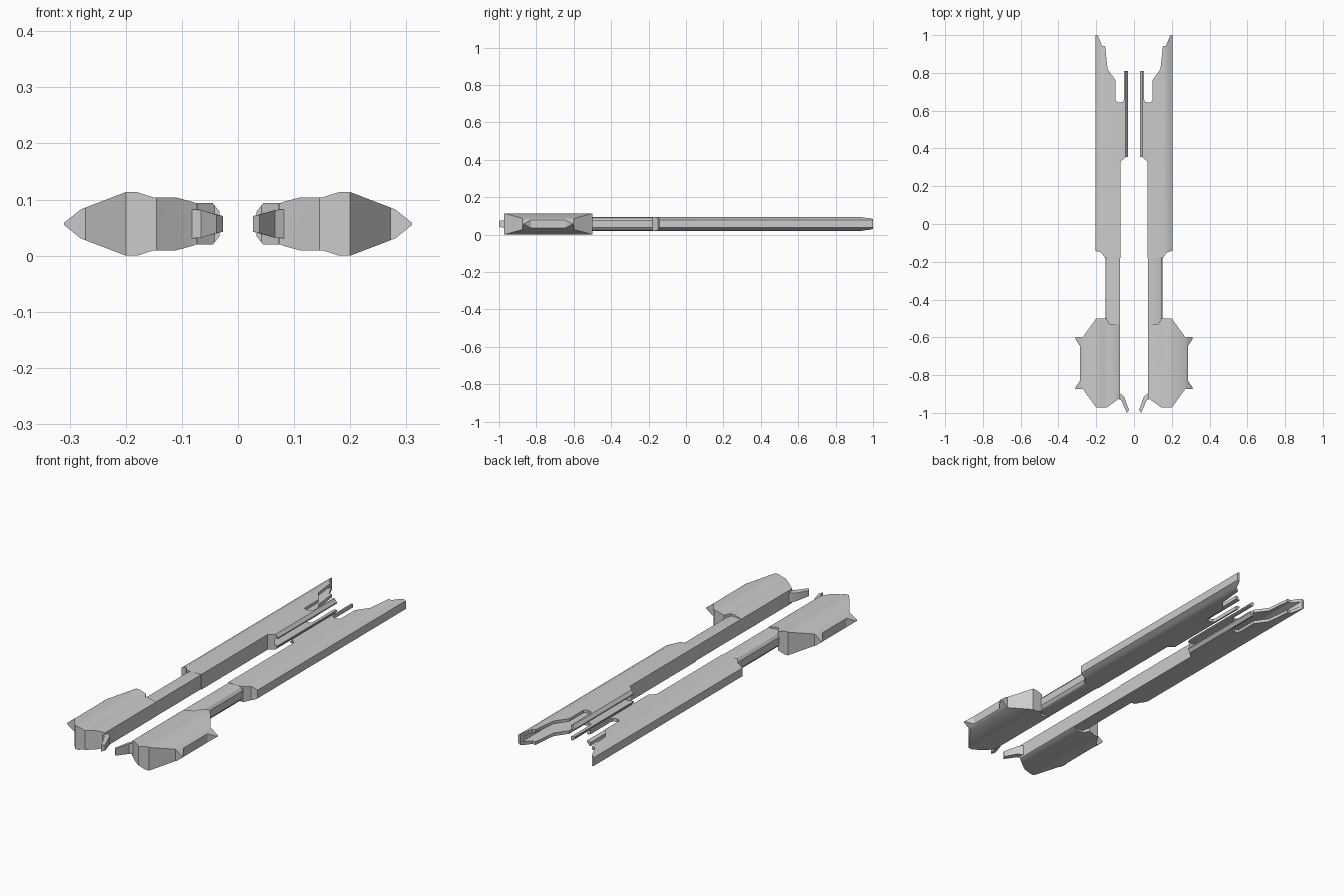
import bpy, bmesh, math

if "Cube" in bpy.data.objects:
    bpy.data.objects.remove(bpy.data.objects["Cube"])

MID = 0.0567  # height of the horizontal symmetry plane


def prism(name, pts, axis, a, b):
    """Extrude a 2D outline: axis 'z' takes (x, y) points, axis 'y' takes (x, z) points."""
    bm = bmesh.new()
    def put(p, t):
        return (p[0], p[1], t) if axis == 'z' else (p[0], t, p[1])
    lo = [bm.verts.new(put(p, a)) for p in pts]
    hi = [bm.verts.new(put(p, b)) for p in pts]
    bm.faces.new(lo)
    bm.faces.new(hi)
    n = len(pts)
    for i in range(n):
        bm.faces.new((lo[i], lo[(i + 1) % n], hi[(i + 1) % n], hi[i]))
    bmesh.ops.recalc_face_normals(bm, faces=bm.faces)
    me = bpy.data.meshes.new(name)
    bm.to_mesh(me)
    bm.free()
    ob = bpy.data.objects.new(name, me)
    bpy.context.collection.objects.link(ob)
    return ob


def section(half):
    """Close an upper half section (x, height above MID) by mirroring it downward."""
    top = [(x, MID + h) for x, h in half]
    bot = [(x, MID - h) for x, h in reversed(half) if h > 0]
    return top + bot


def activate(ob):
    bpy.ops.object.select_all(action='DESELECT')
    ob.select_set(True)
    bpy.context.view_layer.objects.active = ob


def boolean(ob, cutter, op):
    m = ob.modifiers.new("cut", 'BOOLEAN')
    m.operation, m.solver, m.object = op, 'EXACT', cutter
    activate(ob)
    bpy.ops.object.modifier_apply(modifier="cut")
    bpy.data.objects.remove(cutter)


def finish(ob):
    activate(ob)
    bpy.ops.object.shade_smooth_by_angle(angle=math.radians(32))
    ob.modifiers.new("mirror", 'MIRROR').use_clip = False


# Front pod: side profile trimmed by its spiked plan outline
pod = prism("front_pod", section([
    (0.073, 0.035), (0.08, 0.039), (0.11, 0.047), (0.15, 0.047), (0.18, 0.0567),
    (0.20, 0.0567), (0.28, 0.026), (0.31, 0.002)]), 'y', -1.1, -0.4)
boolean(pod, prism("pod_plan", [
    (0.06, -0.915), (0.08, -0.925), (0.145, -0.972), (0.20, -0.972), (0.272, -0.872),
    (0.31, -0.875), (0.31, -0.865), (0.286, -0.83), (0.286, -0.645), (0.31, -0.61),
    (0.31, -0.598), (0.272, -0.60), (0.20, -0.50), (0.145, -0.50), (0.13, -0.53),
    (0.06, -0.53)], 'z', -0.1, 0.2), 'INTERSECT')
finish(pod)

# Inward prong at the nose, tapering toward its tip
prong = prism("nose_prong", [
    (0.085, -0.925), (0.066, -0.935), (0.038, -1.0), (0.027, -0.985),
    (0.052, -0.915), (0.075, -0.895), (0.09, -0.895)], 'z', -1, 1)
for v in prong.data.vertices:
    half = 0.014 + 0.012 * min(1, max(0, (v.co.x - 0.03) / 0.04))
    v.co.z = MID + math.copysign(half, v.co.z)
finish(prong)

# Neck joining pod and rear boom
finish(prism("neck", section([
    (0.074, 0.035), (0.125, 0.037), (0.142, 0.031), (0.152, 0.018)]), 'y', -0.56, -0.13))

# Rear boom: bevelled profile trimmed by plan outline, hollow toward the back
boom = prism("rear_boom", section([
    (0.033, 0.022), (0.045, 0.037), (0.16, 0.037), (0.185, 0.031),
    (0.205, 0.020)]), 'y', -0.5, 1.2)
boolean(boom, prism("boom_plan", [
    (0.072, -0.18), (0.152, -0.18), (0.175, -0.15), (0.22, -0.138), (0.22, 1.0),
    (0.193, 1.0), (0.168, 0.942), (0.153, 0.942), (0.14, 0.82), (0.097, 0.76),
    (0.097, 0.65), (0.08, 0.642), (0.058, 0.647), (0.053, 0.66), (0.053, 0.81),
    (0.02, 0.81), (0.02, 0.355), (0.042, 0.355), (0.072, 0.33)], 'z', -0.1, 0.2), 'INTERSECT')
boolean(boom, prism("boom_cavity", section([
    (0.0, 0.016), (0.04, 0.016), (0.06, 0.022), (0.165, 0.022),
    (0.19, 0.012)]), 'y', 0.352, 1.3), 'DIFFERENCE')
finish(boom)
